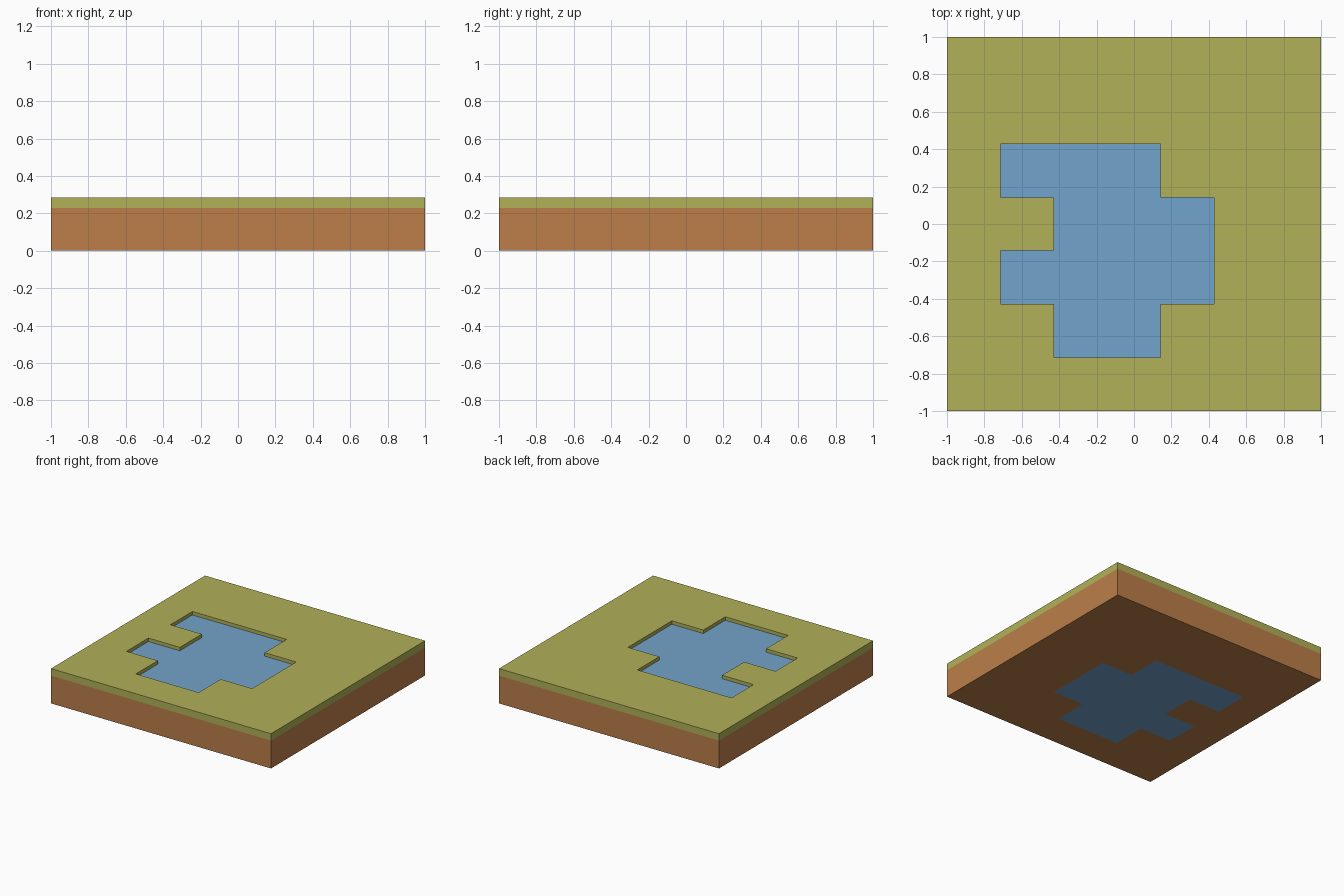
import bpy, bmesh

if "Cube" in bpy.data.objects:
    bpy.data.objects.remove(bpy.data.objects["Cube"])

N = 7                 # tile is a 7 x 7 grid of cells
C = 2 / N             # cell size, also the tile height
SOIL_TOP, WATER_TOP, GRASS_TOP = 0.8 * C, 0.9 * C, C

# pond cells, row (from the front) -> columns (from the left)
POND = {1: (2, 3), 2: (1, 2, 3, 4), 3: (2, 3, 4), 4: (1, 2, 3)}
pond_cells = [(c, r) for r, cols in POND.items() for c in cols]
land_cells = [(c, r) for r in range(N) for c in range(N) if (c, r) not in pond_cells]


def material(name, srgb):
    m = bpy.data.materials.new(name)
    m.diffuse_color = [((v / 255 + 0.055) / 1.055) ** 2.4 for v in srgb] + [1]
    m.use_nodes = True
    m.node_tree.nodes["Principled BSDF"].inputs["Base Color"].default_value = m.diffuse_color
    return m


def slab(name, cells, z0, z1, mat):
    """Join grid cells into one sheet and extrude it into a closed solid."""
    bm = bmesh.new()
    for c, r in cells:
        x, y = -1 + c * C, -1 + r * C
        bm.faces.new([bm.verts.new((x + dx * C, y + dy * C, z0))
                      for dx, dy in ((0, 0), (1, 0), (1, 1), (0, 1))])
    bmesh.ops.remove_doubles(bm, verts=bm.verts, dist=1e-4)
    ext = bmesh.ops.extrude_face_region(bm, geom=bm.faces[:], use_keep_orig=True)
    top = [g for g in ext["geom"] if isinstance(g, bmesh.types.BMVert)]
    bmesh.ops.translate(bm, verts=top, vec=(0, 0, z1 - z0))
    bmesh.ops.recalc_face_normals(bm, faces=bm.faces)
    me = bpy.data.meshes.new(name)
    bm.to_mesh(me)
    bm.free()
    me.materials.append(mat)
    ob = bpy.data.objects.new(name, me)
    bpy.context.collection.objects.link(ob)
    return ob


# soil base, grass layer and the pond sunk just below the grass
slab("soil", land_cells, 0, SOIL_TOP, material("soil brown", (188, 127, 73)))
slab("grass", land_cells, SOIL_TOP, GRASS_TOP, material("grass green", (177, 177, 89)))
slab("pond_water", pond_cells, 0, WATER_TOP, material("water blue", (114, 164, 203)))
